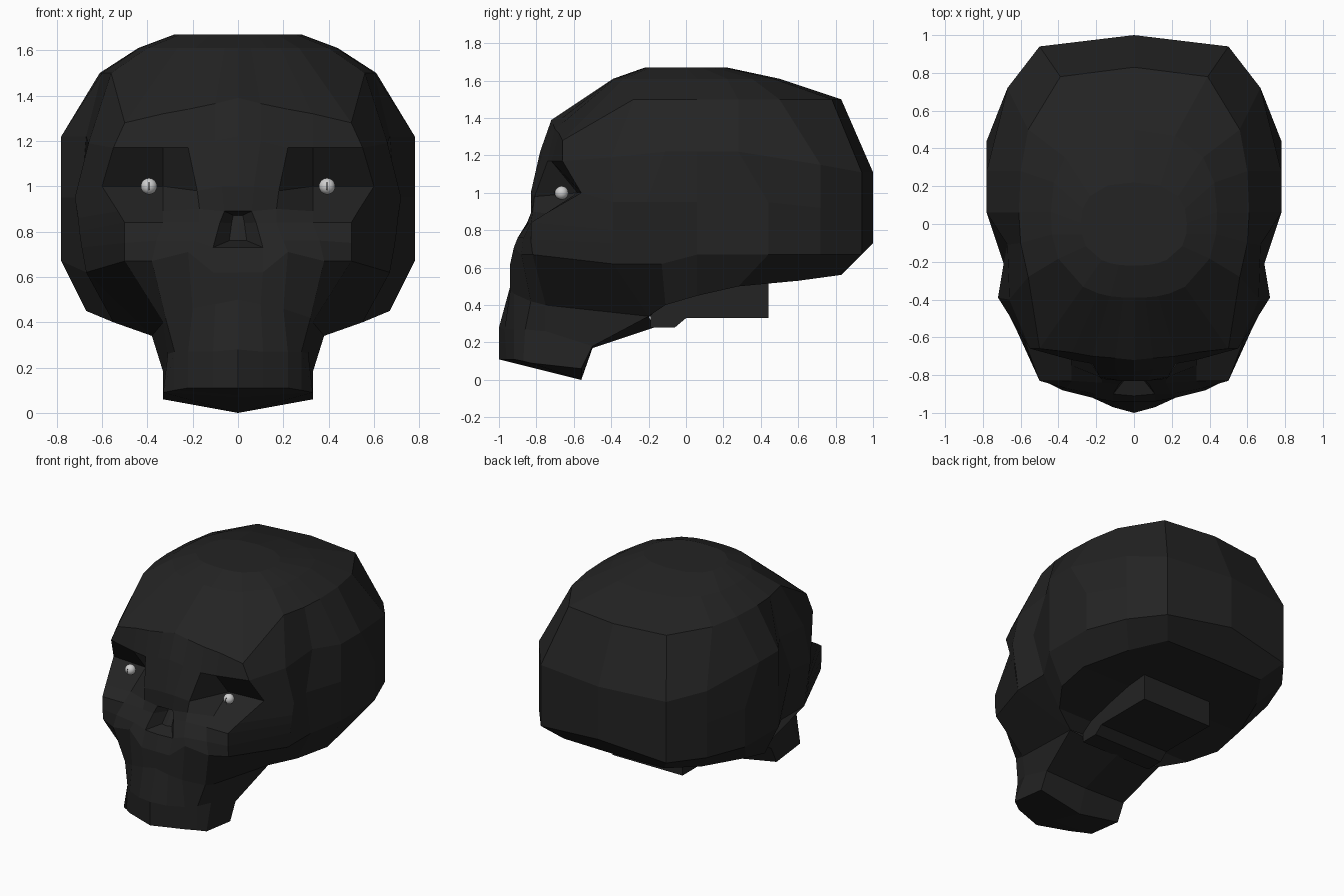
import bpy, bmesh, math

if "Cube" in bpy.data.objects:
    bpy.data.objects.remove(bpy.data.objects["Cube"])


def material(name, value):
    m = bpy.data.materials.new(name)
    m.diffuse_color = (value, value, value, 1)
    m.use_nodes = True
    m.node_tree.nodes["Principled BSDF"].inputs["Base Color"].default_value = m.diffuse_color
    return m


BONE = material("charcoal bone", 0.017)
WHITE = material("eye white", 0.62)
BLACK = material("pupil black", 0.003)


def finish(name, bm, mat, mirror=True):
    mesh = bpy.data.meshes.new(name)
    bm.to_mesh(mesh)
    bm.free()
    mesh.materials.append(mat)
    ob = bpy.data.objects.new(name, mesh)
    bpy.context.collection.objects.link(ob)
    if mirror:
        mod = ob.modifiers.new("mirror", 'MIRROR')
        mod.use_axis[0] = True
        mod.merge_threshold = 0.001
    return ob


def loft(rows):
    """Quads between half sections, listed top to bottom and front to back."""
    bm = bmesh.new()
    v = [[bm.verts.new(p) for p in row] for row in rows]
    grid = {}
    for r in range(len(rows) - 1):
        for c in range(len(rows[0]) - 1):
            grid[r, c] = bm.faces.new((v[r][c], v[r + 1][c], v[r + 1][c + 1], v[r][c + 1]))
    return bm, grid


def weld(bm):
    bmesh.ops.remove_doubles(bm, verts=bm.verts, dist=0.0005)
    return bm


# Half sections of the face, from brow to upper lip
brow = [(0, -.78, 1.22), (.1, -.77, 1.2), (.22, -.74, 1.17), (.33, -.72, 1.17), (.55, -.66, 1.17), (.66, -.4, 1.19)]
socket = [(0, -.83, 1), (.07, -.83, 1), (.18, -.81, .98), (.33, -.58, 1), (.6, -.56, 1), (.72, -.39, .95)]
nose_top = [(0, -.83, .89), (.06, -.83, .89), (.17, -.82, .9), (.33, -.75, .89), (.53, -.75, .89), (.706, -.39, .86)]
cheek = [(0, -.85, .84), (.08, -.85, .84), (.17, -.84, .84), (.33, -.83, .84), (.5, -.83, .84), (.7, -.39, .8)]
nose_base = [(0, -.91, .73), (.11, -.9, .73), (.2, -.9, .76), (.36, -.87, .76), (.5, -.83, .75), (.69, -.39, .73)]
lip = [(0, -.94, .62), (.11, -.94, .62), (.22, -.92, .71), (.38, -.88, .67), (.5, -.82, .67), (.67, -.39, .62)]

# Half sections of the jaw, closed to the centre at the back
jaw_top = [(0, -.94, .5), (.1, -.94, .48), (.2, -.92, .46), (.32, -.83, .42), (.33, -.75, .4), (.38, -.2, .34), (0, -.17, .28)]
jaw_mid = [(0, -1, .28), (.11, -.97, .27), (.22, -.92, .27), (.28, -.86, .27), (.31, -.75, .26), (.33, -.5, .18), (0, -.5, .17)]
jaw_low = [(0, -1, .11), (.11, -.96, .11), (.22, -.92, .11), (.28, -.87, .1), (.33, -.83, .09), (.33, -.56, .06), (0, -.56, 0)]

# Half sections of the braincase, from temple to back of head
side_high = [brow[-1], (.67, -.11, 1.22), (.78, .06, 1.22), (.78, .28, 1.22), (.67, .72, 1.15), (.5, .94, 1.11), (0, 1, 1.11)]
side_mid = [socket[-1], (.69, -.21, .95), (.78, .06, .95), (.78, .44, .95), (.67, .72, .92), (.5, .94, .92), (0, 1, .92)]
side_low = [lip[-1], (.67, -.13, .62), (.78, .06, .67), (.78, .44, .67), (.67, .72, .67), (.5, .94, .67), (0, 1, .73)]
base_rim = [jaw_top[5], (.55, -.11, .4), (.67, .06, .45), (.67, .28, .5), (.55, .6, .53), (.4, .82, .56), (0, .83, .56)]

# Crown edge, from hairline to back of head
hairline = [(0, -.72, 1.39), (.1, -.71, 1.365), (.22, -.7, 1.34), (.33, -.68, 1.32), (.5, -.66, 1.28), (.56, -.28, 1.5),
            (.6, -.1, 1.5), (.61, .06, 1.5), (.6, .28, 1.5), (.56, .5, 1.5), (.39, .78, 1.5), (0, .83, 1.5)]


def oval(rx, ry, cy, z):
    """Rounded half outline with one point below each hairline point."""
    pts = []
    for x, y, _ in hairline:
        a = math.atan2(x, .05 - y)
        s, c = math.sin(a), math.cos(a)
        k = (abs(s) ** 2.5 + abs(c) ** 2.5) ** -.4
        pts.append((max(0, rx * k * s), cy - ry * k * c, z))
    pts[0], pts[-1] = (0, pts[0][1], z), (0, pts[-1][1], z)
    return pts


# Crown
upper = oval(.28, .22, 0, 1.67)
bm, _ = loft([[(0, y, z) for x, y, z in upper], upper, oval(.44, .445, .055, 1.61),
              hairline, brow + side_high[1:]])
finish("crown", weld(bm), BONE)

# Face with a recessed nose opening
bm, grid = loft([brow, socket, nose_top, cheek, nose_base, lip, jaw_top[:6]])
opening = [grid[2, 0], grid[3, 0]]
new = bmesh.ops.extrude_face_region(bm, geom=opening)["geom"]
for g in new:
    if isinstance(g, bmesh.types.BMVert):
        g.co.x *= .35
        g.co.y += .09
        g.co.z += (.83 - g.co.z) * .3
bmesh.ops.delete(bm, geom=[f for f in opening if f.is_valid], context='FACES_ONLY')
centre = [f for f in bm.faces if all(abs(v.co.x) < 1e-5 for v in f.verts)]
bmesh.ops.delete(bm, geom=centre, context='FACES_ONLY')
finish("face", bm, BONE)

# Jaw with a sloping underside
underside = [(0, y, .11 * (-y - .56) / .44) for x, y, z in jaw_low]
bm, _ = loft([jaw_top, jaw_mid, jaw_low, underside])
finish("jaw", weld(bm), BONE)

# Braincase and its underside
bm, _ = loft([side_high, side_mid, side_low, base_rim,
              [(0, max(y, -.17), z) for x, y, z in base_rim]])
finish("braincase", weld(bm), BONE)

# Neck stub: a side profile extruded across the width
profile = [(-.19, .28), (-.06, .28), (0, .33), (.44, .33), (.44, .56), (-.19, .46)]
bm = bmesh.new()
f = bm.faces.new([bm.verts.new((-.28, y, z)) for y, z in profile])
ext = bmesh.ops.extrude_face_region(bm, geom=[f])["geom"]
bmesh.ops.translate(bm, vec=(.56, 0, 0), verts=[g for g in ext if isinstance(g, bmesh.types.BMVert)])
bmesh.ops.recalc_face_normals(bm, faces=bm.faces)
finish("neck_stub", bm, BONE, mirror=False)


# Eyes with upright slit pupils
def ball(name, centre, size, mat):
    bm = bmesh.new()
    bmesh.ops.create_uvsphere(bm, u_segments=20, v_segments=12, radius=1)
    bmesh.ops.scale(bm, vec=size, verts=bm.verts)
    bmesh.ops.translate(bm, vec=centre, verts=bm.verts)
    for f in bm.faces:
        f.smooth = True
    finish(name, bm, mat, mirror=False)


for side, label in ((-1, "left"), (1, "right")):
    ball(label + "_eye", (side * .393, -.665, 1), (.036, .036, .036), WHITE)
    ball(label + "_pupil", (side * .393, -.678, 1), (.006, .026, .026), BLACK)
